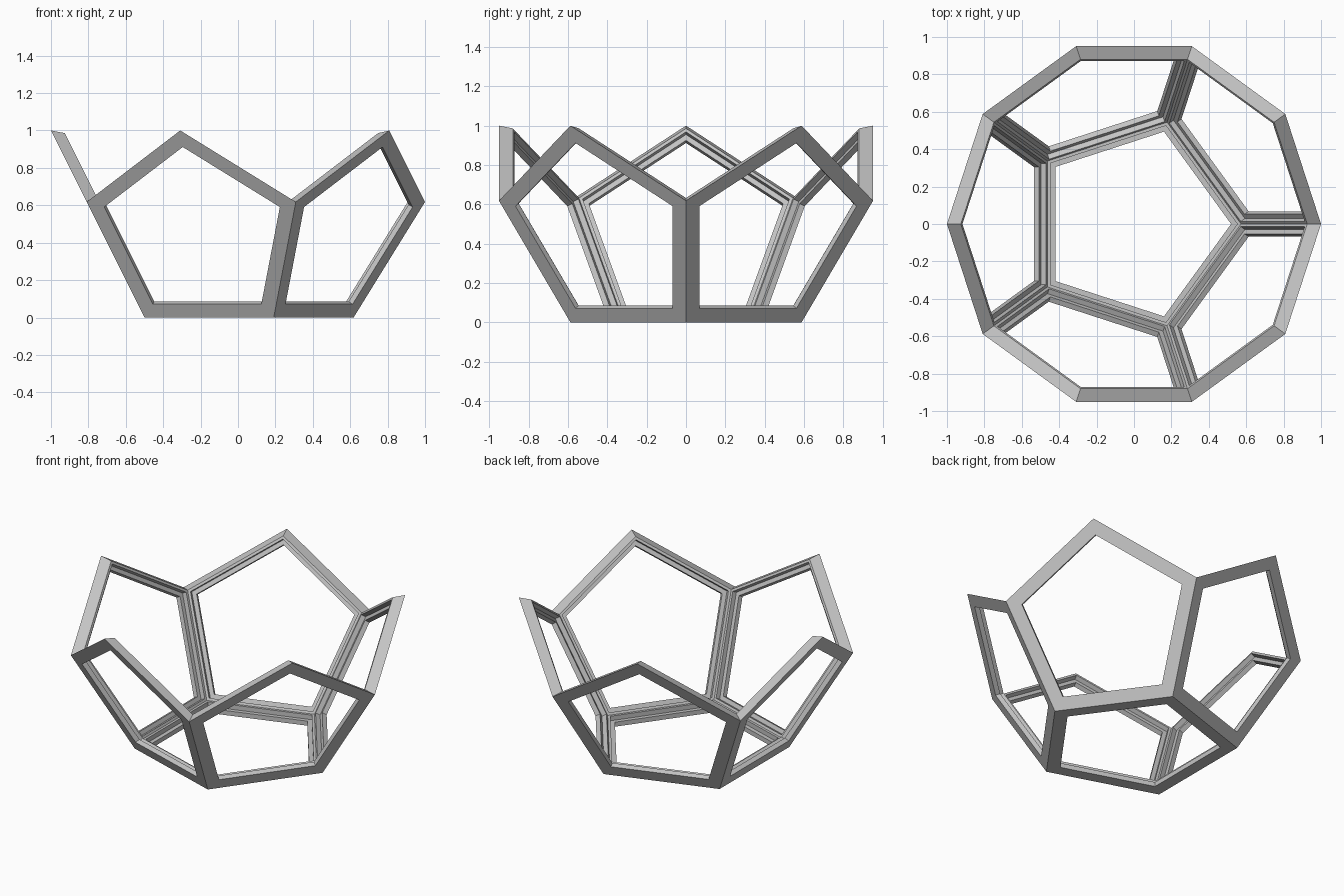
import bpy, bmesh, math
from mathutils import Matrix, Vector

cube = bpy.data.objects.get("Cube")
if cube:
    bpy.data.objects.remove(cube, do_unlink=True)

# Single grey finish
grey = bpy.data.materials.new("plain_grey")
grey.use_nodes = True
colour = (0.55, 0.55, 0.55, 1)
grey.diffuse_color = colour
grey.node_tree.nodes["Principled BSDF"].inputs["Base Color"].default_value = colour

# Proportions of a dodecahedron whose widest ring has radius 1
PHI = (1 + math.sqrt(5)) / 2
RADIUS = 1 / PHI
CENTRE_HEIGHT = PHI / 2
TILT = math.atan(2)
STEP = math.radians(72)

# Stepped frame section: (distance in from the edge, depth behind the face)
DEPTH = 0.06
PROFILE = [(0, 0), (0.08, 0), (0.08, 0.03), (0.053, 0.03),
           (0.053, DEPTH), (DEPTH / PHI, DEPTH)]


def frame_mesh():
    """Sweep the section round a pentagon with mitred corners."""
    bm = bmesh.new()
    rings = []
    for k in range(5):
        ring = []
        for inset, depth in PROFILE:
            r = RADIUS - inset / math.cos(STEP / 2)
            ring.append(bm.verts.new((r * math.cos(k * STEP), r * math.sin(k * STEP), depth)))
        rings.append(ring)
    n = len(PROFILE)
    for k in range(5):
        a, b = rings[k], rings[(k + 1) % 5]
        for i in range(n):
            j = (i + 1) % n
            bm.faces.new((a[i], a[j], b[j], b[i]))
    bmesh.ops.recalc_face_normals(bm, faces=bm.faces)
    mesh = bpy.data.meshes.new("pentagon_frame")
    bm.to_mesh(mesh)
    bm.free()
    mesh.materials.append(grey)
    return mesh


def add_frame(name, matrix):
    obj = bpy.data.objects.new(name, mesh)
    bpy.context.collection.objects.link(obj)
    obj.matrix_world = matrix


mesh = frame_mesh()

# Base frame, then five frames tilted outwards about the solid's centre
add_frame("base_frame", Matrix.Identity(4))
centre = Matrix.Translation(Vector((0, 0, CENTRE_HEIGHT)))
for k in range(5):
    turn = Matrix.Rotation((k + 0.5) * STEP, 4, 'Z')
    tilt = Matrix.Rotation(-TILT, 4, 'Y')
    add_frame(f"side_frame_{k + 1}", centre @ turn @ tilt @ centre.inverted())
